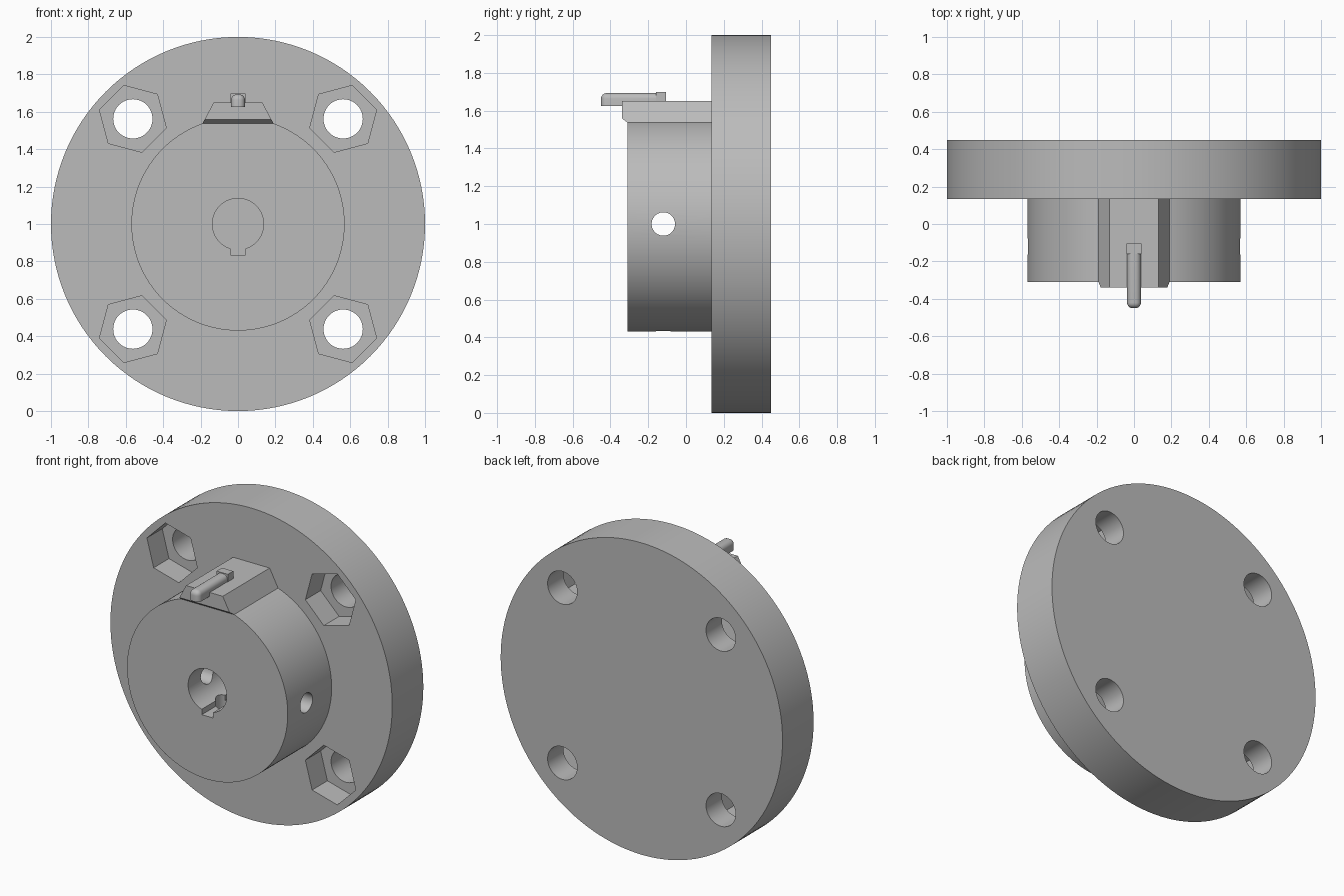
import bpy, bmesh, math

# Remove the default cube
cube = bpy.data.objects.get("Cube")
if cube:
    bpy.data.objects.remove(cube, do_unlink=True)

grey = bpy.data.materials.new("machined grey")
grey.use_nodes = True
GREY = (0.5, 0.5, 0.5, 1)
grey.diffuse_color = GREY
grey.node_tree.nodes["Principled BSDF"].inputs["Base Color"].default_value = GREY

CENTRE = 1.0      # height of the main axis
FACE = 0.135      # front face of the flange


def ring(n, radius, cu=0.0, cv=CENTRE, turn=0.0):
    """Regular polygon outline."""
    return [(cu + radius * math.cos(turn + math.tau * i / n),
             cv + radius * math.sin(turn + math.tau * i / n)) for i in range(n)]


def box(u0, u1, v0, v1):
    return [(u0, v0), (u1, v0), (u1, v1), (u0, v1)]


def prism(name, outline, start, end, axis="y"):
    """Extrude an outline along an axis; the outline uses the other two axes in order."""
    place = {"x": lambda u, v, w: (w, u, v),
             "y": lambda u, v, w: (u, w, v),
             "z": lambda u, v, w: (u, v, w)}[axis]
    bm = bmesh.new()
    ends = [[bm.verts.new(place(u, v, w)) for u, v in outline] for w in (start, end)]
    bm.faces.new(ends[0])
    bm.faces.new(ends[1][::-1])
    n = len(outline)
    for i in range(n):
        j = (i + 1) % n
        bm.faces.new((ends[0][i], ends[0][j], ends[1][j], ends[1][i]))
    bmesh.ops.recalc_face_normals(bm, faces=bm.faces)
    mesh = bpy.data.meshes.new(name)
    bm.to_mesh(mesh)
    bm.free()
    mesh.materials.append(grey)
    obj = bpy.data.objects.new(name, mesh)
    bpy.context.collection.objects.link(obj)
    return obj


def cut(obj, cutters):
    """Subtract the cutters, then discard them."""
    for c in cutters:
        c.hide_render = True
        mod = obj.modifiers.new("cut", "BOOLEAN")
        mod.operation = "DIFFERENCE"
        mod.solver = "EXACT"
        mod.object = c
    bpy.context.view_layer.update()
    graph = bpy.context.evaluated_depsgraph_get()
    result = bpy.data.meshes.new_from_object(obj.evaluated_get(graph))
    obj.modifiers.clear()
    obj.data = result
    for c in cutters:
        bpy.data.objects.remove(c, do_unlink=True)


def smooth(obj):
    obj.data.shade_smooth()
    obj.data.set_sharp_from_angle(angle=math.radians(30))


# Flange with four bolt holes, each with a hexagonal nut pocket
flange = prism("flange", ring(128, 1.0), FACE, 0.45)
cutters = []
for k in range(4):
    angle = math.radians(45 + 90 * k)
    x, z = 0.795 * math.cos(angle), CENTRE + 0.795 * math.sin(angle)
    cutters.append(prism("bolt_hole", ring(48, 0.105, x, z), 0, 0.6))
    cutters.append(prism("nut_pocket", ring(6, 0.185, x, z, angle + math.pi / 6),
                         0, FACE + 0.155))
cut(flange, cutters)
smooth(flange)

# Hub with keyed bore and set-screw holes
hub = prism("hub", ring(128, 0.57), -0.31, FACE + 0.015)
cut(hub, [
    prism("bore", ring(64, 0.137), -0.5, 0.3),
    prism("keyway", box(-0.04, 0.04, 0.834, 0.95), -0.5, 0.3),
    prism("cross_hole", ring(40, 0.062, -0.12, CENTRE), -0.8, 0.8, "x"),
    prism("lower_hole", ring(40, 0.062, 0, -0.12), 0.3, 0.95, "z"),
])
smooth(hub)

# Tapered pointer mount, chamfered beneath its front end
mount = prism("pointer_mount",
              [(-0.19, 1.537), (0.19, 1.537), (0.13, 1.65), (-0.13, 1.65)],
              -0.34, FACE + 0.015)
cut(mount, [prism("chamfer",
                  [(-0.31, 1.537), (-0.4, 1.605), (-0.4, 1.5), (-0.31, 1.5)],
                  -0.5, 0.5, "x")])

# Pointer bar with rounded top and nose
pointer = prism("pointer", box(-0.037, 0.037, 1.625, 1.693), -0.45, -0.13)
bm = bmesh.new()
bm.from_mesh(pointer.data)
rounded = []
for e in bm.edges:
    a, b = (v.co for v in e.verts)
    on_top = min(a.z, b.z) > 1.66
    on_nose = max(a.y, b.y) < -0.4
    along = abs(a.y - b.y) > 0.1
    upright = abs(a.z - b.z) > 0.01
    if (on_top and (along or on_nose)) or (on_nose and upright):
        rounded.append(e)
bmesh.ops.bevel(bm, geom=rounded, offset=0.03, offset_type="OFFSET",
                segments=6, profile=0.5, affect="EDGES")
bm.to_mesh(pointer.data)
bm.free()
smooth(pointer)

# Square block at the rear of the pointer
prism("pointer_block", box(-0.04, 0.04, 1.62, 1.698), -0.16, -0.105)
